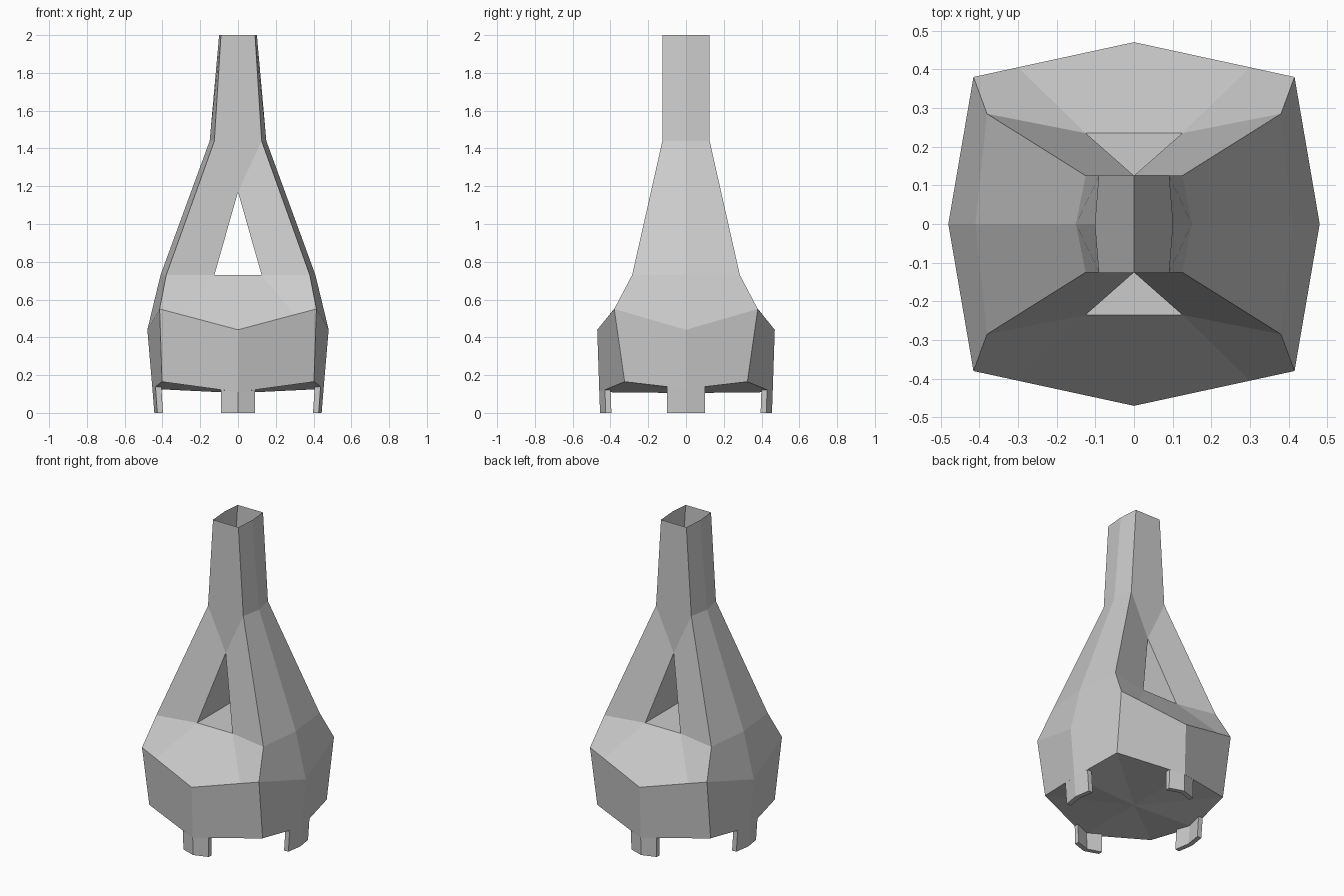
import bpy, bmesh

if "Cube" in bpy.data.objects:
    bpy.data.objects.remove(bpy.data.objects["Cube"])


def build_mirrored(name, points, faces):
    """Build one quarter (x > 0, y < 0) and mirror it over both axes."""
    bm = bmesh.new()
    for sx in (1, -1):
        for sy in (1, -1):
            verts = {k: bm.verts.new((x * sx, y * sy, z))
                     for k, (x, y, z) in points.items()}
            for f in faces:
                bm.faces.new([verts[k] for k in f.split()])
    bmesh.ops.remove_doubles(bm, verts=bm.verts, dist=0.0005)
    bmesh.ops.recalc_face_normals(bm, faces=bm.faces)
    mesh = bpy.data.meshes.new(name)
    bm.to_mesh(mesh)
    bm.free()
    obj = bpy.data.objects.new(name, mesh)
    bpy.context.collection.objects.link(obj)
    return obj


def foot(name, top, bottom):
    """Bent tab: corners run outer centre, outer edge, inner edge, inner centre."""
    points = {f"t{i}": p for i, p in enumerate(top)}
    points.update({f"b{i}": p for i, p in enumerate(bottom)})
    build_mirrored(name, points, ["t0 t1 b1 b0", "t1 t2 b2 b1",
                                  "t2 t3 b3 b2", "b0 b1 b2 b3"])


# Chimney body: a = neck rim, b = shoulder, h = opening apex,
# c = opening sill level, f = opening floor, d = widest ring, e = underside
body = {
    "a0": (0, -.125, 2), "a1": (.09, -.125, 2), "a2": (.10, 0, 2),
    "b1": (.125, -.125, 1.44), "b2": (.15, 0, 1.44),
    "h0": (0, -.125, 1.17), "h2": (0, 0, 1.17),
    "c0": (.125, -.235, .73), "c1": (.38, -.285, .73), "c2": (.41, 0, .73),
    "f0": (0, -.235, .73), "f1": (.125, 0, .73), "f2": (0, 0, .73),
    "d0": (0, -.47, .44), "dm": (.30, -.405, .52),
    "d1": (.415, -.38, .55), "d2": (.48, 0, .44),
    "e0": (0, -.459, .11), "e1": (.402, -.325, .165),
    "e2": (.453, 0, .127), "e3": (0, 0, .105),
}
build_mirrored("chimney_body", body, [
    "a0 a1 b1 h0", "a1 a2 b2 b1",            # neck, open at the top
    "b1 c1 c0 h0", "b1 b2 c2 c1",            # sloping shoulders
    "f0 c0 dm d0", "c0 c1 d1 dm", "c1 c2 d2 d1",
    "d0 dm d1 e1 e0", "d1 d2 e2 e1",         # lower walls
    "e0 e1 e3", "e1 e2 e3",                  # underside
    "h0 h2 f1 c0", "f0 c0 f1 f2",            # triangular opening through the body
])

# Four small bent feet
foot("front_and_back_feet",
     [(0, -.459, .11), (.09, -.429, .122), (.09, -.399, .122), (0, -.429, .11)],
     [(0, -.455, 0), (.09, -.425, 0), (.09, -.395, 0), (0, -.425, 0)])
foot("side_feet",
     [(.453, 0, .127), (.437, -.10, .139), (.406, -.10, .137), (.423, 0, .125)],
     [(.443, 0, 0), (.427, -.10, 0), (.397, -.10, 0), (.413, 0, 0)])
